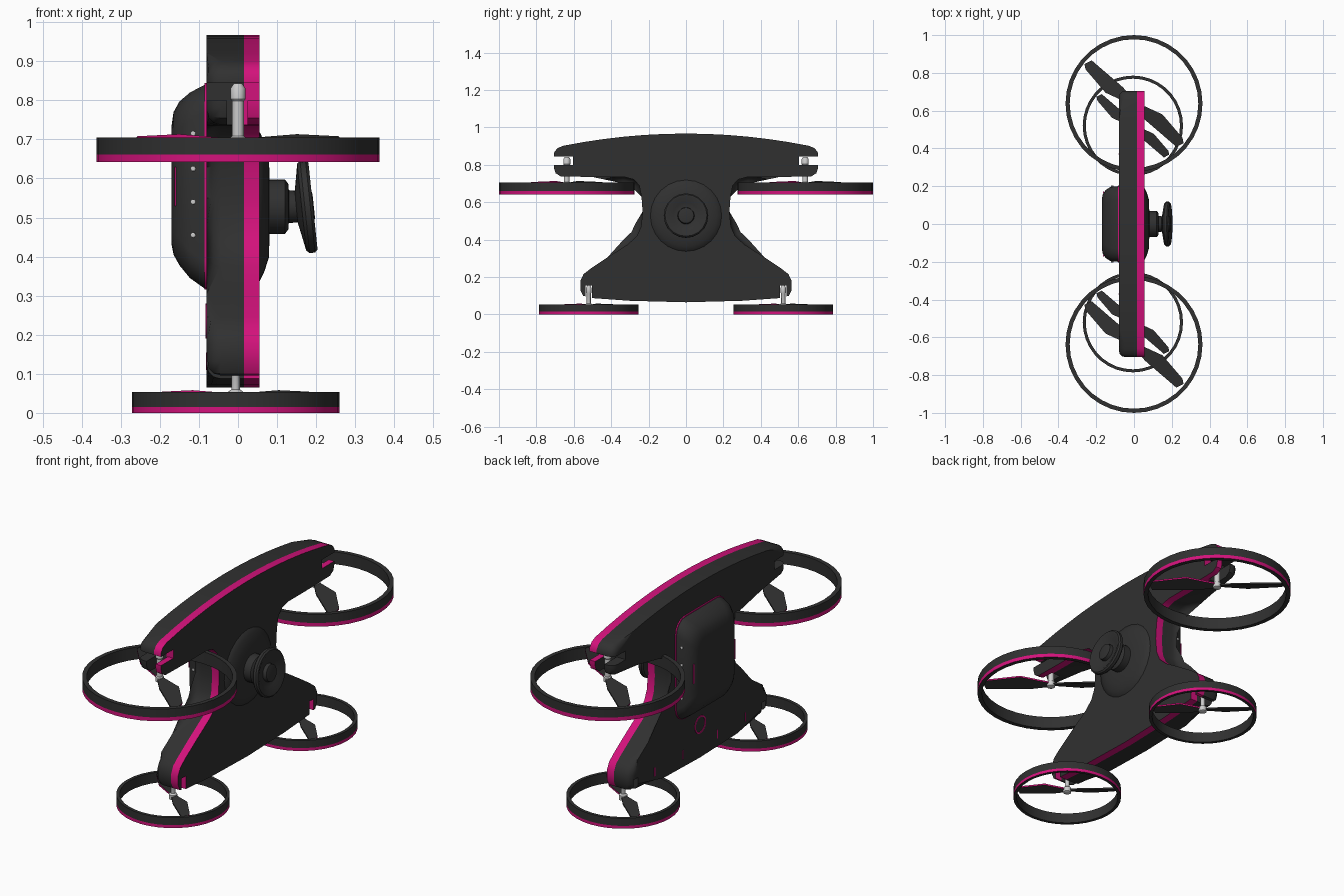
import bpy, bmesh, math
from mathutils import Matrix, Vector

if "Cube" in bpy.data.objects:
    bpy.data.objects.remove(bpy.data.objects["Cube"])


def material(name, rgb):
    m = bpy.data.materials.new(name)
    m.diffuse_color = (*rgb, 1)
    m.use_nodes = True
    m.node_tree.nodes["Principled BSDF"].inputs["Base Color"].default_value = m.diffuse_color
    return m


DARK = material("charcoal", (0.030, 0.030, 0.030))
PINK = material("magenta", (0.65, 0.006, 0.20))
GREY = material("light grey metal", (0.60, 0.60, 0.60))


def make(name, bm, mats, rule=None, matrix=None, angle=35):
    """Turn a bmesh into a smooth-by-angle object; rule(face) gives the material slot."""
    bmesh.ops.recalc_face_normals(bm, faces=bm.faces)
    bm.normal_update()
    for f in bm.faces:
        f.material_index = rule(f) if rule else 0
    if matrix:
        bm.transform(matrix)
    me = bpy.data.meshes.new(name)
    bm.to_mesh(me)
    bm.free()
    for m in mats:
        me.materials.append(m)
    me.shade_smooth()
    me.set_sharp_from_angle(angle=math.radians(angle))
    ob = bpy.data.objects.new(name, me)
    bpy.context.collection.objects.link(ob)
    return ob


def loft(rings, closed=False):
    """Skin a list of equal-length point rings, capping or closing the ends."""
    bm = bmesh.new()
    vs = [[bm.verts.new(p) for p in r] for r in rings]
    n = len(vs[0])
    for a, b in zip(vs, vs[1:] + ([vs[0]] if closed else [])):
        for i in range(n):
            bm.faces.new((a[i], a[(i + 1) % n], b[(i + 1) % n], b[i]))
    if not closed:
        bm.faces.new(vs[0])
        bm.faces.new(vs[-1])
    return bm


def lathe(profile, seg=24, closed=False):
    return loft([[(r * math.cos(2 * math.pi * i / seg), r * math.sin(2 * math.pi * i / seg), h)
                  for i in range(seg)] for r, h in profile], closed)


def box(lo, hi):
    bm = bmesh.new()
    bmesh.ops.create_cube(bm, size=1)
    lo, hi = Vector(lo), Vector(hi)
    bm.transform(Matrix.Translation((lo + hi) / 2) @ Matrix.Diagonal((*(hi - lo), 1)))
    return bm


def along_x(x, y, z, tilt=0):
    return Matrix.Translation((x, y, z)) @ Matrix.Rotation(math.radians(90 - tilt), 4, 'Y')


# Body: half outline in y,z, mirrored and extruded through x
XB, XF, XP = -0.08, 0.055, 0.015
half = [(y, 0.967 - 0.066 * (y / 0.66) ** 2) for y in (0, .11, .22, .33, .44, .55, .66)]
half += [(.69, .887), (.705, .865), (.705, .78), (.697, .755), (.67, .738), (.5, .735), (.33, .735),
         (.28, .722), (.25, .69), (.238, .63), (.232, .55), (.24, .47), (.262, .42), (.31, .375),
         (.42, .305), (.51, .245), (.548, .215), (.565, .18), (.565, .13), (.55, .1), (.51, .088),
         (.3, .073), (0, .065)]
outline = half + [(-y, z) for y, z in half[-2:0:-1]]
bm = loft([[(x, y, z) for y, z in outline] for x in (XB, XF)])
rim = [e for e in bm.edges if all(abs(v.co.x - XB) < 1e-5 for v in e.verts)]
bmesh.ops.bevel(bm, geom=rim, offset=0.035, segments=3, profile=0.5, affect='EDGES')
raw = make("body_blank", bm, [DARK])

# Slots at the arm tips for the motor shafts
cutters = []
for s in (1, -1):
    for y0, y1, z0, z1, x0, x1 in ((.605, .8, .80, .845, -.2, .2), (.603, .8, .7, .82, -.028, .024),
                                   (.503, .537, 0, .155, -.2, .2)):
        ya, yb = sorted((s * y0, s * y1))
        c = make("slot_cutter", box((x0, ya, z0), (x1, yb, z1)), [DARK])
        c.hide_render = True
        cutters.append(c)
        mod = raw.modifiers.new("slot", 'BOOLEAN')
        mod.operation, mod.solver, mod.object = 'DIFFERENCE', 'EXACT', c
bpy.context.view_layer.update()
cut = bpy.data.meshes.new_from_object(raw.evaluated_get(bpy.context.evaluated_depsgraph_get()))
bm = bmesh.new()
bm.from_mesh(cut)
for o in cutters + [raw]:
    bpy.data.objects.remove(o)
bmesh.ops.bisect_plane(bm, geom=bm.verts[:] + bm.edges[:] + bm.faces[:],
                       plane_co=(XP, 0, 0), plane_no=(1, 0, 0))
make("body", bm, [DARK, PINK],
     lambda f: int(abs(f.normal.x) < 0.5 and f.calc_center_median().x > XP))

# Camera mount and dish on the +x face
make("camera_mount", lathe([(.198, .045), (.19, .056), (.165, .068), (.13, .079), (.07, .081), (.07, .12),
                            (.058, .129), (.042, .130), (.04, .16)]), [DARK], None, along_x(0, 0, .528))
make("camera_dish", lathe([(.04, -.028), (.07, -.022), (.112, -.014), (.119, -.006), (.119, .008), (.112, .015),
                           (.102, .015), (.07, -.002), (.045, -.004), (.042, .014), (.03, .017)], 20),
     [DARK], None, along_x(.177, 0, .528, 6))


# Backpack on the -x face: lofted rounded rectangles
def rounded(x, hy, z0, z1, r):
    pts = []
    for k, (sy, cz) in enumerate(((1, z1 - r), (-1, z1 - r), (-1, z0 + r), (1, z0 + r))):
        for i in range(5):
            a = math.pi / 2 * (k + i / 4)
            pts.append((x, sy * (hy - r) + r * math.cos(a), cz + r * math.sin(a)))
    return pts


make("backpack", loft([rounded(*s) for s in (
    (-.06, .2, .31, .845, .07), (-.085, .2, .318, .84, .07), (-.123, .197, .345, .82, .07),
    (-.15, .18, .378, .797, .07), (-.165, .158, .405, .77, .06), (-.17, .135, .43, .735, .05))]), [DARK])
make("backpack_seam", loft([rounded(x, .203, .316, .844, .072) for x in (-.086, -.078)]), [PINK])
for s in (1, -1):
    ya, yb = sorted((s * .165, s * .171))
    make("backpack_side_strip", box((-.163, ya, .53), (-.159, yb, .63)), [PINK])
    for z in (.455, .54, .625, .715):
        make("backpack_screw", lathe([(.007, -.004), (.007, .003), (.004, .005)], 8), [GREY], None,
             Matrix.Translation((-.115, s * .199, z)) @ Matrix.Rotation(-s * math.pi / 2, 4, 'X'))
    # Small seam marks on the back of the lower arms
    for y in (.14, .37):
        make("seam_mark", box((XB - .002, s * y - .003, .11), (XB + .004, s * y + .003, .155)), [PINK])
make("back_ring", lathe([(.038, -.003), (.045, -.003), (.045, .003), (.038, .003)], 24, True),
     [PINK], None, along_x(XB, 0, .235))

# Rotors: guard ring, two blades, hub and shaft
blade = [(0, -.012), (.1, -.025), (.32, -.02), (.335, .02), (.312, .037), (.15, .058), (.06, .03), (0, .012)]


def rotor(label, x, y, z, radius, height, stripe, shaft_top, shaft_r):
    place = Matrix.Translation((x, y, z))
    k = radius / 0.3625
    t = 0.022 * k
    make(label + "_guard_ring",
         lathe([(radius, 0), (radius, stripe), (radius, height), (radius - t, height), (radius - t, 0)], 36, True),
         [DARK, PINK], lambda f: int(f.calc_center_median().z < stripe and
                                     f.calc_center_median().xy.length > radius - t / 3), place)
    for turn in (0, 180):
        bm = loft([[(u * k, v * k, .25 * v * k + dz) for u, v in blade] for dz in (-.004, .004)])
        make(label + "_blade", bm, [DARK, PINK],
             lambda f: int(abs(f.normal.z) < 0.6 and f.normal.y > 0.6),
             place @ Matrix.Translation((0, 0, height - .010))
             @ Matrix.Rotation(math.radians(turn - 42), 4, 'Z'))
    make(label + "_hub", lathe([(.012, -.028), (.02, -.024), (.02, 0), (.012, .006)], 12), [GREY], None,
         place @ Matrix.Translation((0, 0, height)))
    top = shaft_top - z
    make(label + "_shaft", lathe([(shaft_r, height - .02), (shaft_r, top - .045), (shaft_r * 1.25, top - .04),
                                  (shaft_r * 1.25, top - .012), (shaft_r * .7, top)], 12), [GREY], None, place)


for s, side in ((1, "back"), (-1, "front")):
    rotor("upper_" + side, 0, s * .6375, .642, .3625, .063, .019, .843, .015)
    rotor("lower_" + side, -.006, s * .52, 0, .2655, .0535, .015, .155, .011)
